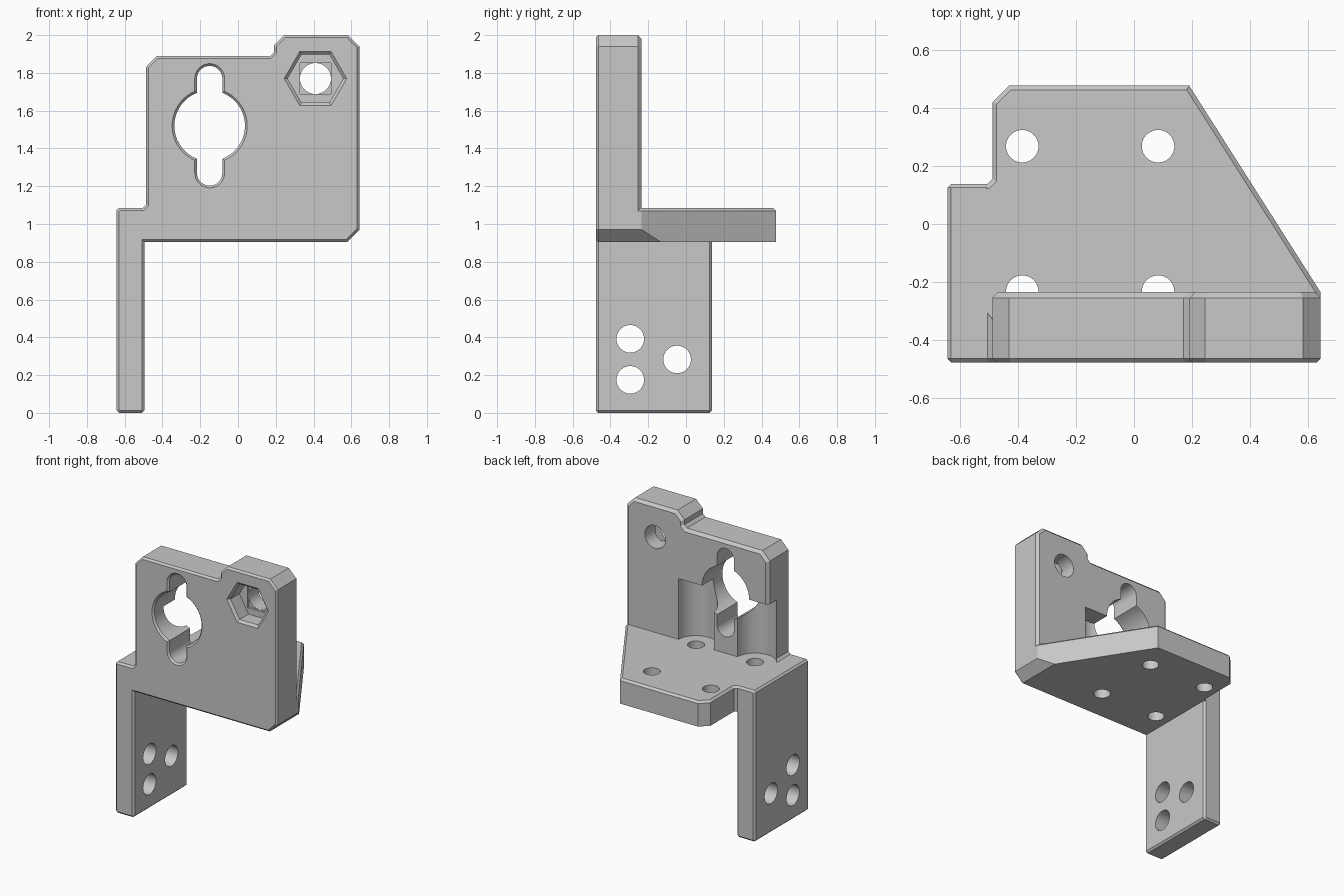
import bpy, bmesh, math
from mathutils import Vector

old = bpy.data.objects.get("Cube")
if old:
    bpy.data.objects.remove(old, do_unlink=True)

GREY = (0.58, 0.58, 0.58, 1)
grey = bpy.data.materials.new("plain grey")
grey.use_nodes = True
grey.diffuse_color = GREY
grey.node_tree.nodes["Principled BSDF"].inputs["Base Color"].default_value = GREY

PLACE = {"x": lambda u, v, a: (a, u, v),
         "y": lambda u, v, a: (u, a, v),
         "z": lambda u, v, a: (u, v, a)}


def inset(pts, d):
    """Offset a closed outline inward by d (outward when negative)."""
    out = []
    for i, p in enumerate(pts):
        e1 = (p - pts[i - 1]).normalized()
        e2 = (pts[(i + 1) % len(pts)] - p).normalized()
        n1, n2 = Vector((-e1.y, e1.x)), Vector((-e2.y, e2.x))
        out.append(p + (n1 + n2) * d / (1 + n1.dot(n2)))
    return out


def prism(name, pts, axis, a0, a1, c0=0, c1=0):
    """Extrude an outline along an axis, with a chamfer or flare at each end."""
    pts = [Vector(p) for p in pts]
    if sum(pts[i - 1].cross(p) for i, p in enumerate(pts)) < 0:
        pts.reverse()
    levels = [(a0, c0)]
    if c0:
        levels.append((a0 + abs(c0), 0))
    if c1:
        levels.append((a1 - abs(c1), 0))
    levels.append((a1, c1))
    bm = bmesh.new()
    rings = [[bm.verts.new(PLACE[axis](p.x, p.y, a)) for p in inset(pts, d)]
             for a, d in levels]
    for r, s in zip(rings, rings[1:]):
        for i in range(len(r)):
            bm.faces.new((r[i - 1], r[i], s[i], s[i - 1]))
    bm.faces.new(rings[0][::-1])
    bm.faces.new(rings[-1])
    if bm.calc_volume(signed=True) < 0:
        bmesh.ops.reverse_faces(bm, faces=bm.faces[:])
    bm.normal_update()
    mesh = bpy.data.meshes.new(name)
    bm.to_mesh(mesh)
    bm.free()
    mesh.materials.append(grey)
    ob = bpy.data.objects.new(name, mesh)
    bpy.context.collection.objects.link(ob)
    return ob


def arc(u, v, r, start, end, n):
    return [(u + r * math.cos(math.radians(start + (end - start) * i / n)),
             v + r * math.sin(math.radians(start + (end - start) * i / n)))
            for i in range(n + 1)]


def circle(u, v, r, n=48):
    return arc(u, v, r, 0, 360, n)[:-1]


def combine(target, other, operation):
    mod = target.modifiers.new("combine", "BOOLEAN")
    mod.operation, mod.solver, mod.object = operation, "EXACT", other
    bpy.context.view_layer.objects.active = target
    bpy.ops.object.modifier_apply(modifier=mod.name)
    bpy.data.objects.remove(other, do_unlink=True)


X, Y = 0.643, 0.477          # half width and half depth
BACK = -0.235                # rear face of the upright plate
LOW, SHELF = 0.905, 1.085    # underside and top of the shelf
INNER = -0.495               # inner face of the leg
c = 0.013                    # small edge chamfer

# Upright plate, with the front strip of the leg
leg_bottom = [(INNER, c), (INNER - c, 0), (-X + c, 0), (-X, c)]
leg_top = [(-X, SHELF - c), (-X + c, SHELF)]
upright = leg_bottom + leg_top + [
    (-0.505, SHELF), (-0.488, 1.102), (-0.488, 1.83), (-0.43, 1.89),
    (0.17, 1.89), (0.19, 1.91), (0.19, 1.945), (0.245, 2), (0.582, 2),
    (X, 1.94), (X, LOW), (INNER, LOW)]
bracket = prism("bracket", upright, "y", -Y, BACK, c, 0.02)

# Leg
leg = prism("leg", leg_bottom + leg_top + [(INNER - c, SHELF), (INNER, SHELF - c)],
            "y", -0.42, 0.138, 0, c)

# Shelf
shelf = prism("shelf", [
    (-X + c, -0.44), (X, -0.44), (X, BACK), (0.19, Y), (-0.43, Y), (-0.488, 0.419),
    (-0.488, 0.155), (-0.505, 0.138), (-X + c, 0.138)], "z", LOW, SHELF, 0, 0.015)

combine(bracket, leg, "UNION")
combine(bracket, shelf, "UNION")

# Slice off the lower corner of upright and shelf
corner = [(X - 0.115, LOW - 0.05), (X + 0.05, LOW - 0.05), (X + 0.05, LOW + 0.115)]
cutters = [prism("corner_cutter", corner, "y", -Y - 0.01, 0.3, -0.023)]

# Keyhole opening: round bore with a rounded slot above and below
kx, kz, bore, slot = -0.15, 1.52, 0.187, 0.067
a = math.degrees(math.asin(slot / bore))
keyhole = (arc(kx, kz, bore, a - 90, 90 - a, 18) + arc(kx, kz + 0.25, slot, 0, 180, 18)
           + arc(kx, kz, bore, 90 + a, 270 - a, 18) + arc(kx, kz - 0.25, slot, 180, 360, 18))
cutters.append(prism("keyhole_cutter", keyhole, "y", -Y - 0.01, 0, -0.022))

# Nut pocket with a flared mouth, a square step and a bolt hole
nx, nz, h = 0.41, 1.77, 0.083
square = [(nx - h, nz - h), (nx + h, nz - h), (nx + h, nz + h), (nx - h, nz + h)]
cutters += [
    prism("nut_cutter", circle(nx, nz, 0.147, 6), "y", -Y - 0.01, -0.36, -0.026),
    prism("step_cutter", square, "y", -0.40, -0.345),
    prism("bolt_cutter", circle(nx, nz, 0.082), "y", -0.42, 0)]

# Shelf screw holes, with tool channels up the back of the upright
for x in (-0.385, 0.083):
    for y in (-0.233, 0.268):
        cutters.append(prism("screw_cutter", circle(x, y, 0.056), "z", 0.8, 1.2))
    cutters.append(prism("channel_cutter", circle(x, -0.233, 0.14), "z", SHELF, 1.52))

# Leg holes
for y, z in ((-0.295, 0.392), (-0.295, 0.175), (-0.047, 0.283)):
    cutters.append(prism("leg_hole_cutter", circle(y, z, 0.073), "x", -0.8, -0.3))

for cutter in cutters:
    combine(bracket, cutter, "DIFFERENCE")

bpy.ops.object.select_all(action="DESELECT")
bracket.select_set(True)
bpy.context.view_layer.objects.active = bracket
bpy.ops.object.shade_smooth_by_angle(angle=math.radians(25))
